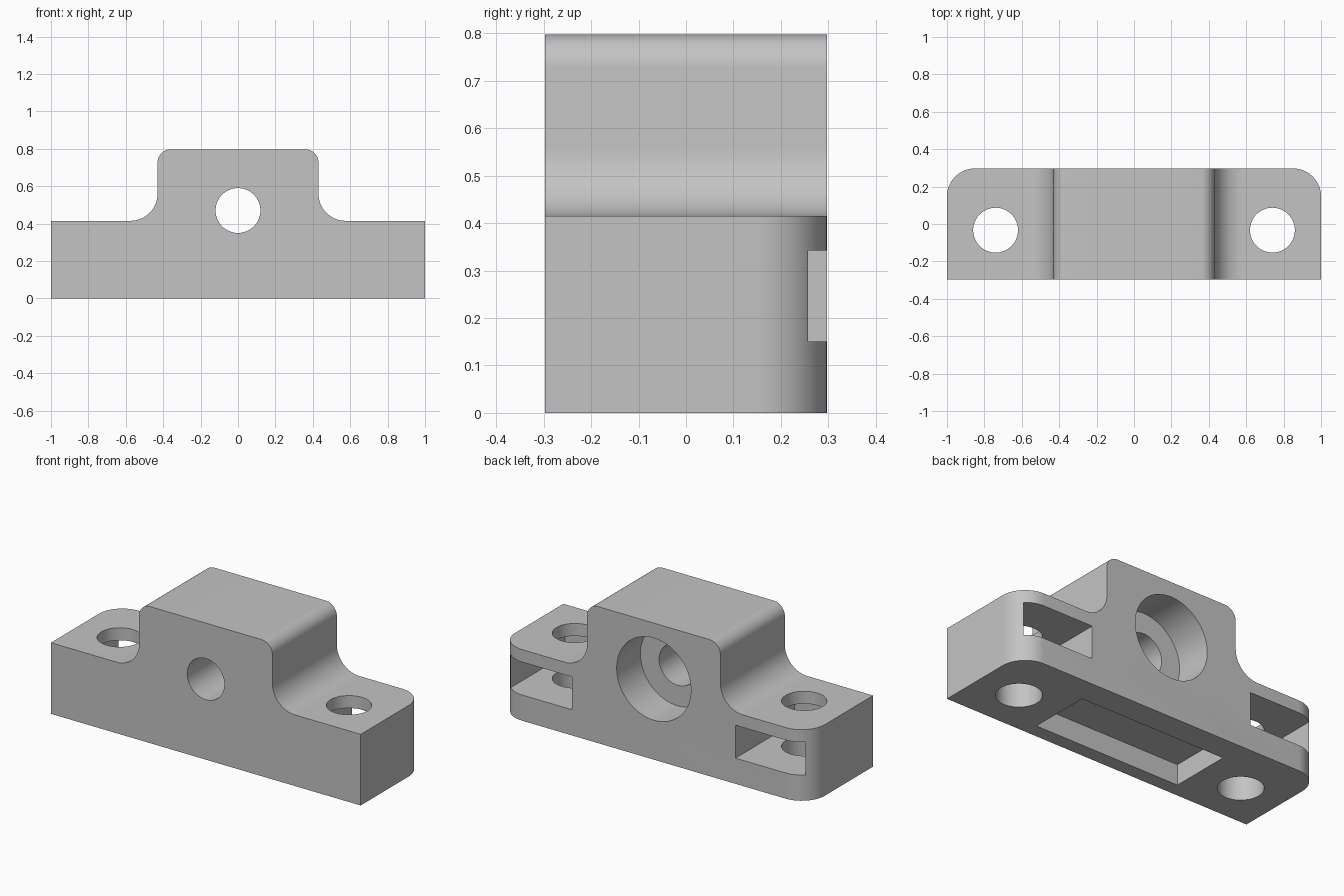
import bpy, bmesh, math
from mathutils import Matrix, Vector

cube = bpy.data.objects.get("Cube")
if cube:
    bpy.data.objects.remove(cube, do_unlink=True)

HALF_DEPTH = 0.297
BASE_TOP, TOP = 0.415, 0.797
HUMP = 0.43
HOLE_X, HOLE_Y, HOLE_R = 0.74, -0.033, 0.12
BORE_Z = 0.47

grey = bpy.data.materials.new("light grey")
grey.use_nodes = True
colour = (0.55, 0.55, 0.55, 1)
grey.diffuse_color = colour
grey.node_tree.nodes["Principled BSDF"].inputs["Base Color"].default_value = colour


def make_object(name, bm):
    bmesh.ops.recalc_face_normals(bm, faces=bm.faces)
    mesh = bpy.data.meshes.new(name)
    bm.to_mesh(mesh)
    bm.free()
    mesh.materials.append(grey)
    obj = bpy.data.objects.new(name, mesh)
    bpy.context.collection.objects.link(obj)
    return obj


def box(name, low, high):
    bm = bmesh.new()
    low, high = Vector(low), Vector(high)
    bmesh.ops.create_cube(bm, size=1, matrix=Matrix.Translation((low + high) / 2)
                          @ Matrix.Diagonal((high - low).to_4d()))
    return make_object(name, bm)


def cylinder(name, radius, length, centre, along_y=False):
    bm = bmesh.new()
    turn = Matrix.Rotation(math.pi / 2 if along_y else 0, 4, "X")
    bmesh.ops.create_cone(bm, cap_ends=True, segments=64, radius1=radius,
                          radius2=radius, depth=length,
                          matrix=Matrix.Translation(centre) @ turn)
    return make_object(name, bm)


def round_edges(bm, radius, test):
    edges = [e for e in bm.edges if all(test(v.co) for v in e.verts)]
    bmesh.ops.bevel(bm, geom=edges, offset=radius, offset_type="OFFSET",
                    segments=14, profile=0.5, affect="EDGES")


def near(a, b):
    return abs(a - b) < 1e-4


# Stepped body: extruded profile with rounded edges
half = [(1, 0), (1, BASE_TOP), (HUMP, BASE_TOP), (HUMP, TOP)]
profile = half + [(-x, z) for x, z in reversed(half)]
bm = bmesh.new()
face = bm.faces.new([bm.verts.new((x, -HALF_DEPTH, z)) for x, z in profile])
extruded = bmesh.ops.extrude_face_region(bm, geom=[face])["geom"]
bmesh.ops.translate(bm, vec=(0, 2 * HALF_DEPTH, 0),
                    verts=[g for g in extruded if isinstance(g, bmesh.types.BMVert)])
bmesh.ops.recalc_face_normals(bm, faces=bm.faces)
for side in (-1, 1):
    round_edges(bm, 0.07, lambda c: near(c.x, side * HUMP) and near(c.z, TOP))
    round_edges(bm, 0.145, lambda c: near(c.x, side * HUMP) and near(c.z, BASE_TOP))
    round_edges(bm, 0.15, lambda c: near(c.x, side) and near(c.y, HALF_DEPTH))
body = make_object("mounting_block", bm)

# Cutters: through hole, rear counterbore, underside pocket
cutters = [
    cylinder("centre_hole", HOLE_R, 1, (0, 0, BORE_Z), along_y=True),
    cylinder("rear_counterbore", 0.24, 0.44, (0, HALF_DEPTH, BORE_Z), along_y=True),
    box("underside_pocket", (-0.47, -0.215, -0.1), (0.47, 0.147, 0.12)),
]
# Cutters: bolt holes and nut slots in both wings
for side, label in ((1, "left"), (-1, "right")):
    x = side * HOLE_X
    cutters.append(box(label + "_nut_slot", (x - 0.212, HOLE_Y - 0.212, 0.15),
                       (x + 0.212, 0.4, 0.342)))
    cutters.append(cylinder(label + "_bolt_hole", HOLE_R, 1, (x, HOLE_Y, 0.2)))

for cutter in cutters:
    cutter.hide_render = True
    mod = body.modifiers.new(cutter.name, "BOOLEAN")
    mod.operation = "DIFFERENCE"
    mod.solver = "EXACT"
    mod.object = cutter

# Bake the cuts and drop the cutters
depsgraph = bpy.context.evaluated_depsgraph_get()
cut_mesh = bpy.data.meshes.new_from_object(body.evaluated_get(depsgraph))
body.modifiers.clear()
body.data = cut_mesh
for cutter in cutters:
    bpy.data.objects.remove(cutter, do_unlink=True)
body.data.materials.clear()
body.data.materials.append(grey)

# Smooth rounded faces, sharp edges elsewhere
bpy.ops.object.select_all(action="DESELECT")
body.select_set(True)
bpy.context.view_layer.objects.active = body
bpy.ops.object.shade_smooth_by_angle(angle=math.radians(30))
